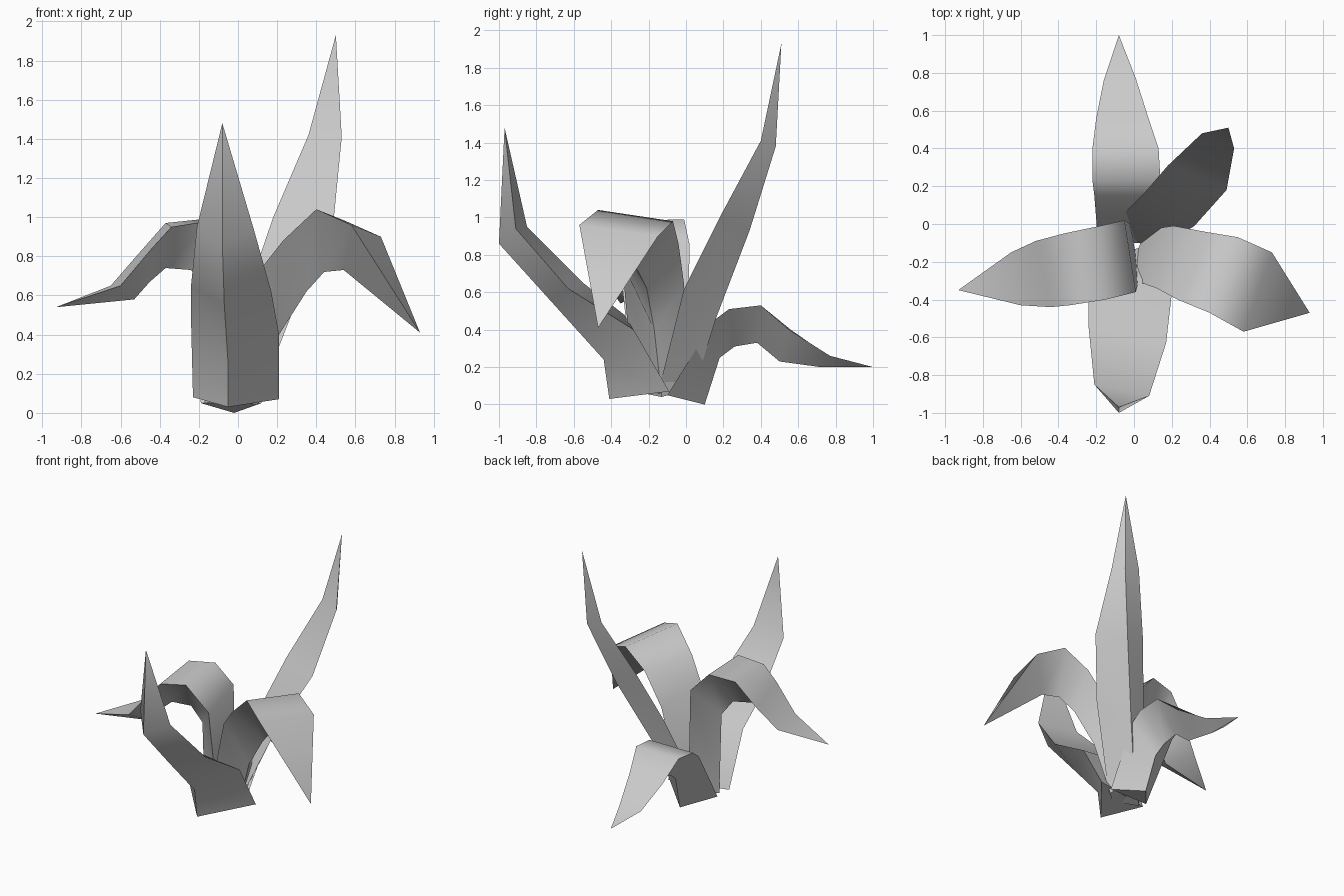
import bpy
import bmesh

default_cube = bpy.data.objects.get("Cube")
if default_cube:
    bpy.data.objects.remove(default_cube, do_unlink=True)


def make_material(name, colour):
    material = bpy.data.materials.new(name)
    material.use_nodes = True
    material.diffuse_color = colour
    shader = next(n for n in material.node_tree.nodes if n.type == "BSDF_PRINCIPLED")
    shader.inputs["Base Color"].default_value = colour
    shader.inputs["Roughness"].default_value = 0.8
    return material


leaf_grey = make_material("leaf grey", (0.6, 0.6, 0.6, 1))


def make_leaf(name, tip, first_rim, second_rim, keel):
    """Loft a folded leaf through two rims and a keel, from base to tip."""
    bm = bmesh.new()
    rails = [[bm.verts.new(point) for point in rail]
             for rail in (first_rim, second_rim, keel)]
    tip_vert = bm.verts.new(tip)

    # Upper blade and the two sides of the fold
    for index, rail in enumerate(rails):
        other = rails[(index + 1) % len(rails)]
        for row in range(len(rail) - 1):
            bm.faces.new((rail[row], other[row], other[row + 1], rail[row + 1]))
        bm.faces.new((rail[-1], other[-1], tip_vert))

    # Closed foot of the leaf
    foot = bm.faces.new([rail[0] for rail in rails])
    bmesh.ops.recalc_face_normals(bm, faces=bm.faces)

    # Smooth along the length, crisp along rims, keel and foot
    for face in bm.faces:
        face.smooth = True
    for edge in foot.edges:
        edge.smooth = False
    for rail in rails:
        path = rail + [tip_vert]
        for start, end in zip(path, path[1:]):
            bm.edges.get((start, end)).smooth = False

    mesh = bpy.data.meshes.new(name)
    bm.to_mesh(mesh)
    bm.free()
    mesh.materials.append(leaf_grey)
    leaf = bpy.data.objects.new(name, mesh)
    bpy.context.collection.objects.link(leaf)
    return leaf


# Upright leaf leaning to the front
make_leaf(
    "front_leaf",
    tip=(-.08, -.97, 1.48),
    first_rim=[(-.23, -.18, .08), (-.24, -.33, .48), (-.24, -.55, .65), (-.21, -.85, .95)],
    second_rim=[(.21, -.09, .07), (.21, -.28, .4), (.17, -.63, .62), (.08, -.91, .94)],
    keel=[(-.05, -.41, .03), (-.05, -.44, .24), (-.07, -.72, .55), (-.08, -1, .86)],
)

# Tallest leaf, rising to the back
make_leaf(
    "tall_leaf",
    tip=(.5, .51, 1.93),
    first_rim=[(.1, -.15, .06), (.32, -.01, .62), (.49, .18, 1), (.53, .4, 1.41)],
    second_rim=[(-.11, 0, .1), (.06, .17, .65), (.18, .31, 1), (.36, .48, 1.42)],
    keel=[(.02, .03, .04), (.16, .16, .46), (.34, .34, .93), (.48, .48, 1.38)],
)

# Low leaf arching backwards
make_leaf(
    "back_leaf",
    tip=(-.08, 1, .2),
    first_rim=[(.12, -.1, .05), (.14, .15, .45), (.14, .23, .51),
               (.13, .4, .53), (.08, .55, .4), (.01, .77, .26)],
    second_rim=[(-.19, -.1, .05), (-.21, .15, .45), (-.22, .23, .51),
                (-.22, .4, .53), (-.2, .56, .4), (-.16, .76, .26)],
    keel=[(-.02, .1, 0), (-.04, .18, .25), (-.05, .26, .31),
          (-.05, .38, .33), (-.06, .5, .23), (-.08, .72, .2)],
)

# Leaf arching over towards +x
make_leaf(
    "left_leaf",
    tip=(.93, -.47, .41),
    first_rim=[(-.05, -.28, .07), (.12, -.34, .74), (.23, -.4, .88),
               (.4, -.47, 1.04), (.58, -.57, .96)],
    second_rim=[(.07, -.03, .07), (.21, -.01, .64), (.37, -.04, .86),
                (.55, -.07, .98), (.73, -.15, .9)],
    keel=[(.1, -.13, .04), (.21, -.17, .4), (.35, -.21, .62),
          (.44, -.26, .72), (.54, -.32, .73)],
)

# Leaf arching over towards -x
make_leaf(
    "right_leaf",
    tip=(-.93, -.35, .54),
    first_rim=[(-.02, 0, .1), (-.05, .02, .85), (-.18, -.01, .99),
               (-.37, -.05, .97), (-.52, -.09, .8), (-.65, -.15, .65)],
    second_rim=[(.03, -.28, .08), (.01, -.36, .8), (-.15, -.4, .98),
                (-.34, -.43, .95), (-.44, -.44, .84), (-.6, -.43, .65)],
    keel=[(-.17, -.15, .05), (-.16, -.19, .62), (-.24, -.21, .73),
          (-.37, -.25, .74), (-.45, -.27, .67), (-.53, -.3, .58)],
)
